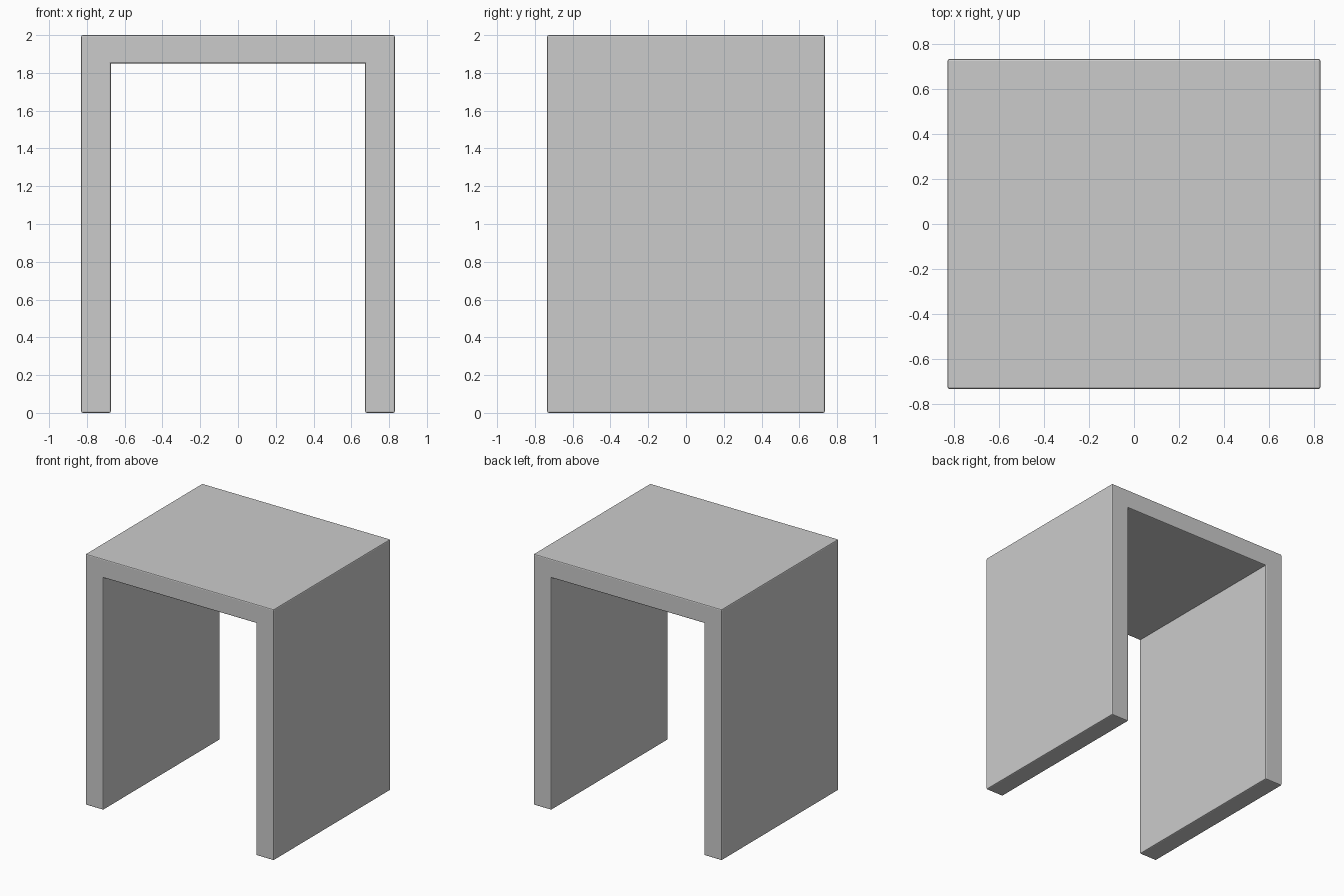
import bpy, bmesh

if "Cube" in bpy.data.objects:
    bpy.data.objects.remove(bpy.data.objects["Cube"])

HALF_W, HALF_D, HEIGHT = 0.83, 0.735, 2.0
INNER_W, INNER_Z = 0.673, 1.85

# Waterfall side table: one U-shaped profile, extruded front to back
profile = [(-HALF_W, 0), (-INNER_W, 0), (-INNER_W, INNER_Z), (INNER_W, INNER_Z),
           (INNER_W, 0), (HALF_W, 0), (HALF_W, HEIGHT), (-HALF_W, HEIGHT)]
bm = bmesh.new()
face = bm.faces.new([bm.verts.new((x, -HALF_D, z)) for x, z in profile])
ext = bmesh.ops.extrude_face_region(bm, geom=[face])
verts = [g for g in ext["geom"] if isinstance(g, bmesh.types.BMVert)]
bmesh.ops.translate(bm, verts=verts, vec=(0, 2 * HALF_D, 0))
bmesh.ops.recalc_face_normals(bm, faces=bm.faces)

# Fine bevel on the outward edges; the inner corners stay sharp
edges = [e for e in bm.edges if e.is_convex]
bmesh.ops.bevel(bm, geom=edges, offset=0.008, segments=2, profile=0.5,
                affect='EDGES', clamp_overlap=True)

mesh = bpy.data.meshes.new("waterfall_table")
bm.to_mesh(mesh)
bm.free()
table = bpy.data.objects.new("waterfall_table", mesh)
bpy.context.collection.objects.link(table)
